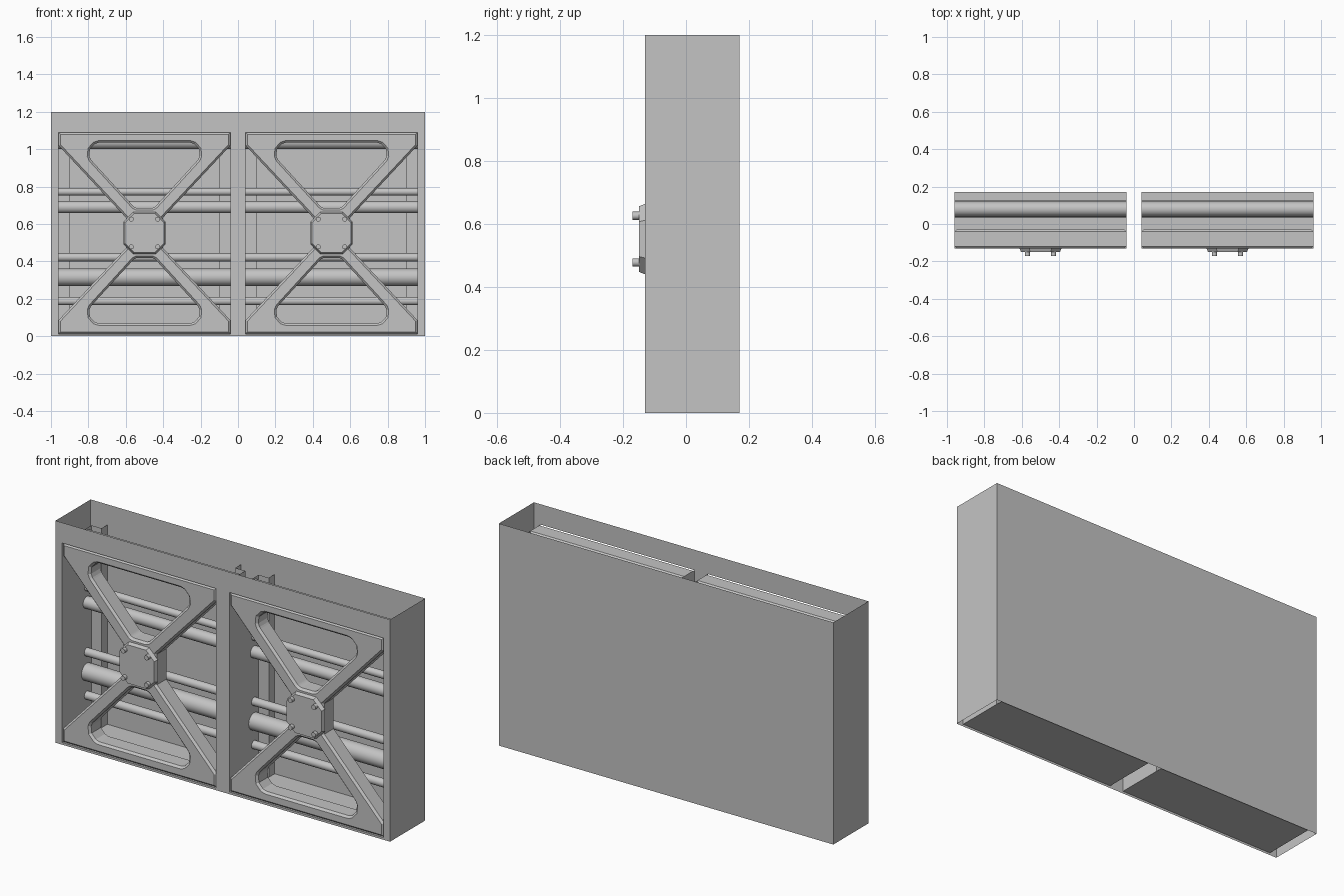
import bpy, bmesh, math
from mathutils import Vector, Matrix

cube = bpy.data.objects.get("Cube")
if cube:
    bpy.data.objects.remove(cube)

GREY = (0.55, 0.55, 0.55, 1)
mat = bpy.data.materials.new("plain grey")
mat.use_nodes = True
mat.diffuse_color = GREY
mat.node_tree.nodes["Principled BSDF"].inputs["Base Color"].default_value = GREY

FRONT, BACK, TOP = -0.13, 0.17, 1.2     # outer shell
HALF, SILL, LINTEL = 0.46, 0.012, 1.09  # bay opening
MID = 0.552                             # height of the hub


def add_object(name, data):
    obj = bpy.data.objects.new(name, data)
    data.materials.append(mat)
    bpy.context.collection.objects.link(obj)
    return obj


def finish(name, bm):
    mesh = bpy.data.meshes.new(name)
    bm.to_mesh(mesh)
    bm.free()
    return add_object(name, mesh)


def sheets(name, quads):
    """Thin sheet metal made from four-cornered panels."""
    bm = bmesh.new()
    for quad in quads:
        bm.faces.new([bm.verts.new(p) for p in quad])
    bmesh.ops.remove_doubles(bm, verts=bm.verts, dist=0.0005)
    return finish(name, bm)


def facing_front(x0, x1, z0, z1, y):
    return [(x0, y, z0), (x1, y, z0), (x1, y, z1), (x0, y, z1)]


def facing_side(x, y0, y1, z0, z1):
    return [(x, y0, z0), (x, y1, z0), (x, y1, z1), (x, y0, z1)]


def rod(name, centre, radius, length, axis, sides, caps):
    bm = bmesh.new()
    bmesh.ops.create_cone(bm, cap_ends=caps, segments=sides, radius1=radius,
                          radius2=radius, depth=length)
    turn = Matrix.Rotation(math.pi / 2, 4, axis)
    bmesh.ops.transform(bm, verts=bm.verts, matrix=Matrix.Translation(centre) @ turn)
    for f in bm.faces:
        f.smooth = len(f.verts) == 4
    return finish(name, bm)


def rounded(corners, steps=6):
    """Round the corners of a closed outline given as (x, z, radius)."""
    out = []
    n = len(corners)
    for i, (x, z, r) in enumerate(corners):
        p = Vector((x, z))
        a = (Vector(corners[i - 1][:2]) - p).normalized()
        b = (Vector(corners[(i + 1) % n][:2]) - p).normalized()
        half = a.angle(b) / 2
        centre = p + (a + b).normalized() * (r / math.sin(half))
        start = p + a * (r / math.tan(half)) - centre
        end = p + b * (r / math.tan(half)) - centre
        for k in range(steps + 1):
            d = start.lerp(end, k / steps).normalized() * r
            out.append(tuple(centre + d))
    return out


def brace(name, cx):
    """Cross brace with two rounded openings and chamfered edges."""
    right = [(HALF, LINTEL), (HALF, 1.02), (0.1, 0.635),
             (0.1, 0.47), (HALF, 0.085), (HALF, SILL)]
    outline = right + [(-x, z) for x, z in reversed(right)]
    upper = rounded([(-0.05, 0.685, 0.04), (0.05, 0.685, 0.04),
                     (0.37, 1.035, 0.058), (-0.37, 1.035, 0.058)])
    lower = [(x, 2 * MID - z) for x, z in upper]
    curve = bpy.data.curves.new(name, "CURVE")
    curve.dimensions = "2D"
    curve.fill_mode = "BOTH"
    for points in (outline, upper, lower):
        spline = curve.splines.new("POLY")
        spline.points.add(len(points) - 1)
        for p, (x, z) in zip(spline.points, points):
            p.co = (x, z, 0, 1)
        spline.use_cyclic_u = True
    chamfer = 0.011
    curve.extrude = 0.05 - chamfer
    curve.bevel_depth = chamfer
    curve.bevel_resolution = 0
    curve.offset = -chamfer
    temp = bpy.data.objects.new(name, curve)
    bpy.context.collection.objects.link(temp)
    graph = bpy.context.evaluated_depsgraph_get()
    mesh = bpy.data.meshes.new_from_object(temp.evaluated_get(graph))
    bpy.data.objects.remove(temp)
    mesh.transform(Matrix.Translation((cx, FRONT + 0.05, 0)) @ Matrix.Rotation(math.pi / 2, 4, "X"))
    for p in mesh.polygons:
        p.use_smooth = False
    mesh.materials.clear()
    add_object(name, mesh)


def hub(name, cx):
    """Eight-sided tapered cover plate."""
    bm = bmesh.new()
    rings = []
    for y, s, c in ((FRONT, 0.112, 0.06), (FRONT - 0.02, 0.104, 0.055)):
        corners = [(c, s), (s, c), (s, -c), (c, -s), (-c, -s), (-s, -c), (-s, c), (-c, s)]
        rings.append([bm.verts.new((cx + x, y, MID + z)) for x, z in corners])
    bm.faces.new(rings[1])
    bm.faces.new(rings[0][::-1])
    for i in range(8):
        j = (i + 1) % 8
        bm.faces.new((rings[0][i], rings[0][j], rings[1][j], rings[1][i]))
    bmesh.ops.recalc_face_normals(bm, faces=bm.faces)
    finish(name, bm)


# Outer shell, open above and below
sheets("outer_shell", [
    facing_front(-1, 1, 0, TOP, BACK),
    facing_side(-1, FRONT, BACK, 0, TOP),
    facing_side(1, FRONT, BACK, 0, TOP)])

# Front frame around the two bays
inner = 0.5 - HALF
sheets("front_frame", [facing_front(-1, 1, LINTEL, TOP, FRONT),
                       facing_front(-1, 1, 0, SILL, FRONT)]
       + [facing_front(a, b, SILL, LINTEL, FRONT)
          for a, b in ((-1, -1 + inner), (-inner, inner), (1 - inner, 1))])

for side, cx in (("right", -0.5), ("left", 0.5)):
    # Bay lining: floor, side walls and the posts in front of the back wall
    post_y = 0.12
    panels = [[(cx - HALF, FRONT, SILL), (cx + HALF, FRONT, SILL),
               (cx + HALF, BACK, SILL), (cx - HALF, BACK, SILL)]]
    for s in (-1, 1):
        wall, edge = cx + s * HALF, cx + s * 0.4
        panels += [facing_side(wall, FRONT, post_y, SILL, LINTEL),
                   facing_front(wall, edge, SILL, LINTEL, post_y),
                   facing_side(edge, post_y, BACK, SILL, LINTEL)]
    sheets(side + "_bay_lining", panels)

    # Horizontal pipes
    for i, (z, r) in enumerate(((1.04, 0.04), (0.772, 0.02), (0.69, 0.032),
                                (0.422, 0.022), (0.315, 0.046), (0.188, 0.022))):
        rod(f"{side}_pipe_{i + 1}", (cx, 0.08, z), r, 2 * HALF, "Y", 28, False)

    brace(side + "_cross_brace", cx)
    hub(side + "_hub_plate", cx)

    # Bolts on the hub
    for sx in (-1, 1):
        for sz in (-1, 1):
            rod(side + "_hub_bolt", (cx + sx * 0.07, FRONT - 0.029, MID + sz * 0.074),
                0.013, 0.022, "X", 12, True)
